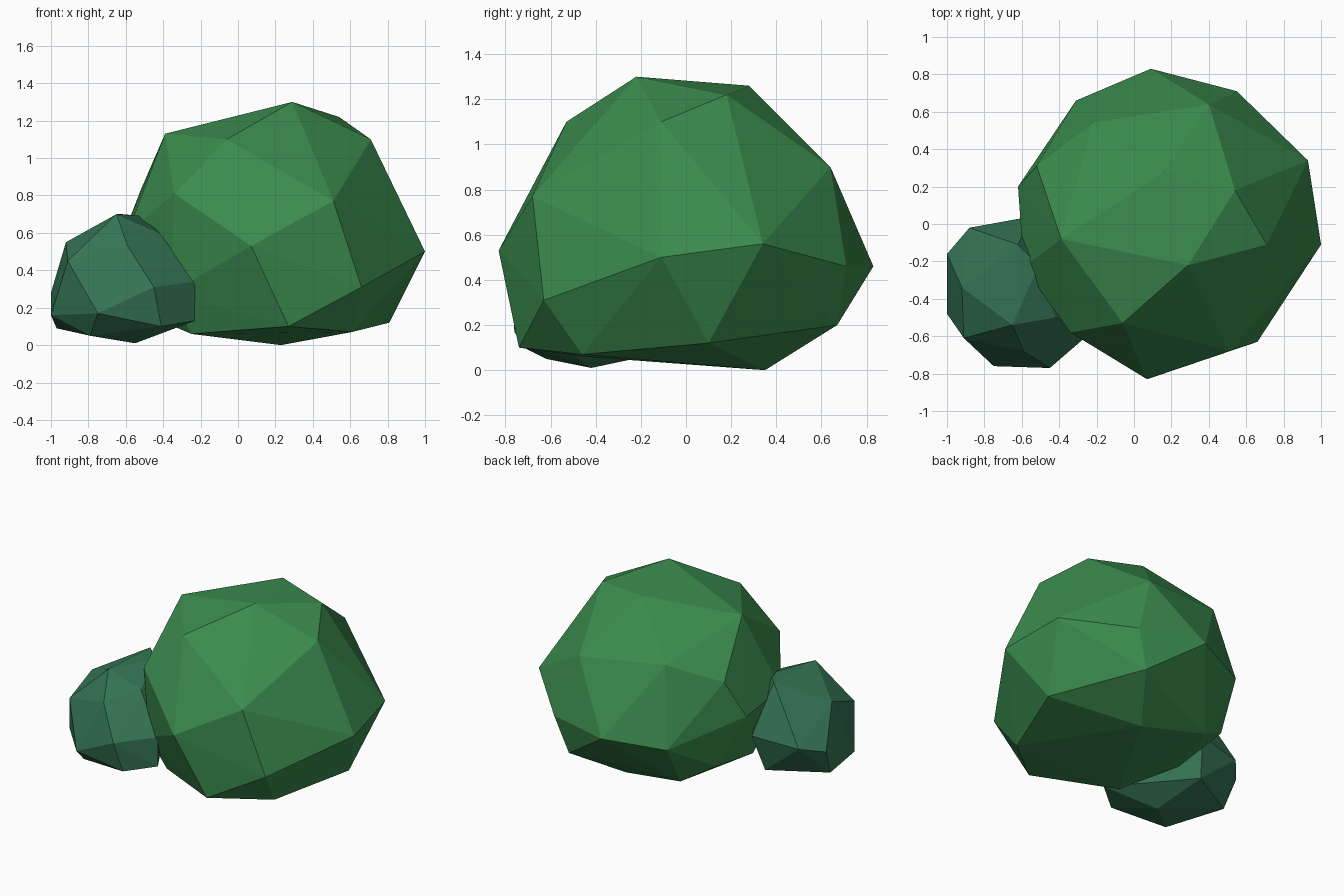
import bpy
import bmesh

# Remove only the default cube
default_cube = bpy.data.objects.get("Cube")
if default_cube:
    bpy.data.objects.remove(default_cube, do_unlink=True)


def make_material(name, colour):
    material = bpy.data.materials.new(name)
    material.use_nodes = True
    material.diffuse_color = colour
    shader = material.node_tree.nodes["Principled BSDF"]
    shader.inputs["Base Color"].default_value = colour
    shader.inputs["Roughness"].default_value = 1
    return material


def make_faceted_clump(name, corners, material):
    """Wrap a closed, flat-shaded convex skin around the corner points."""
    builder = bmesh.new()
    for corner in corners:
        builder.verts.new(corner)
    hull = bmesh.ops.convex_hull(builder, input=builder.verts[:])

    # Drop points that ended up inside the skin
    inside = [item for item in hull["geom_interior"]
              if isinstance(item, bmesh.types.BMVert)]
    bmesh.ops.delete(builder, geom=inside, context="VERTS")
    bmesh.ops.recalc_face_normals(builder, faces=builder.faces[:])

    mesh = bpy.data.meshes.new(name)
    builder.to_mesh(mesh)
    builder.free()
    mesh.materials.append(material)
    clump = bpy.data.objects.new(name, mesh)
    bpy.context.scene.collection.objects.link(clump)
    return clump


# Corner points run from the crown down to the base
large_crown = [
    (.29, -.22, 1.3), (.16, .28, 1.26), (.54, .18, 1.22),
    (-.39, -.08, 1.13), (-.06, -.53, 1.1), (.71, -.11, 1.1),
]
large_shoulder = [
    (-.22, .54, .96), (.4, .64, .9), (-.52, .31, .83),
    (-.34, -.58, .81), (.51, -.68, .77),
]
large_belly = [
    (-.62, .2, .57), (-.59, -.23, .6), (.93, .34, .56), (.07, -.83, .53),
    (1, -.11, .5), (.09, .83, .46), (.55, .71, .46), (-.31, .66, .42),
]
large_base = [
    (.66, -.63, .31), (-.36, -.5, .28), (-.47, .32, .22), (.46, .67, .2),
    (-.46, -.1, .15), (-.25, .42, .09), (.81, .1, .12), (.27, -.74, .1),
    (.61, -.46, .07), (-.25, -.45, .06), (.23, .35, 0),
]

small_crown = [
    (-.65, -.54, .7), (-.62, -.11, .7), (-.51, -.22, .69),
    (-.42, -.5, .6), (-.92, -.34, .55), (-.59, -.68, .53),
    (-.91, -.61, .45),
]
small_belly = [
    (-.23, -.58, .34), (-.45, -.77, .31), (-.88, -.02, .32),
    (-.55, .04, .35), (-1, -.16, .28), (-.75, -.76, .17),
    (-1, -.48, .16),
]
small_base = [
    (-.23, -.58, .13), (-.41, -.72, .1), (-.6, -.04, .09),
    (-.97, -.25, .09), (-.79, -.62, .05), (-.55, -.42, .01),
]

# Large bush and the smaller one leaning against it
leaf_green = make_material("leaf green", (.044, .262, .077, 1))
blue_green = make_material("dark blue green", (.035, .175, .088, 1))

make_faceted_clump(
    "large_bush",
    large_crown + large_shoulder + large_belly + large_base,
    leaf_green,
)
make_faceted_clump(
    "small_bush",
    small_crown + small_belly + small_base,
    blue_green,
)
